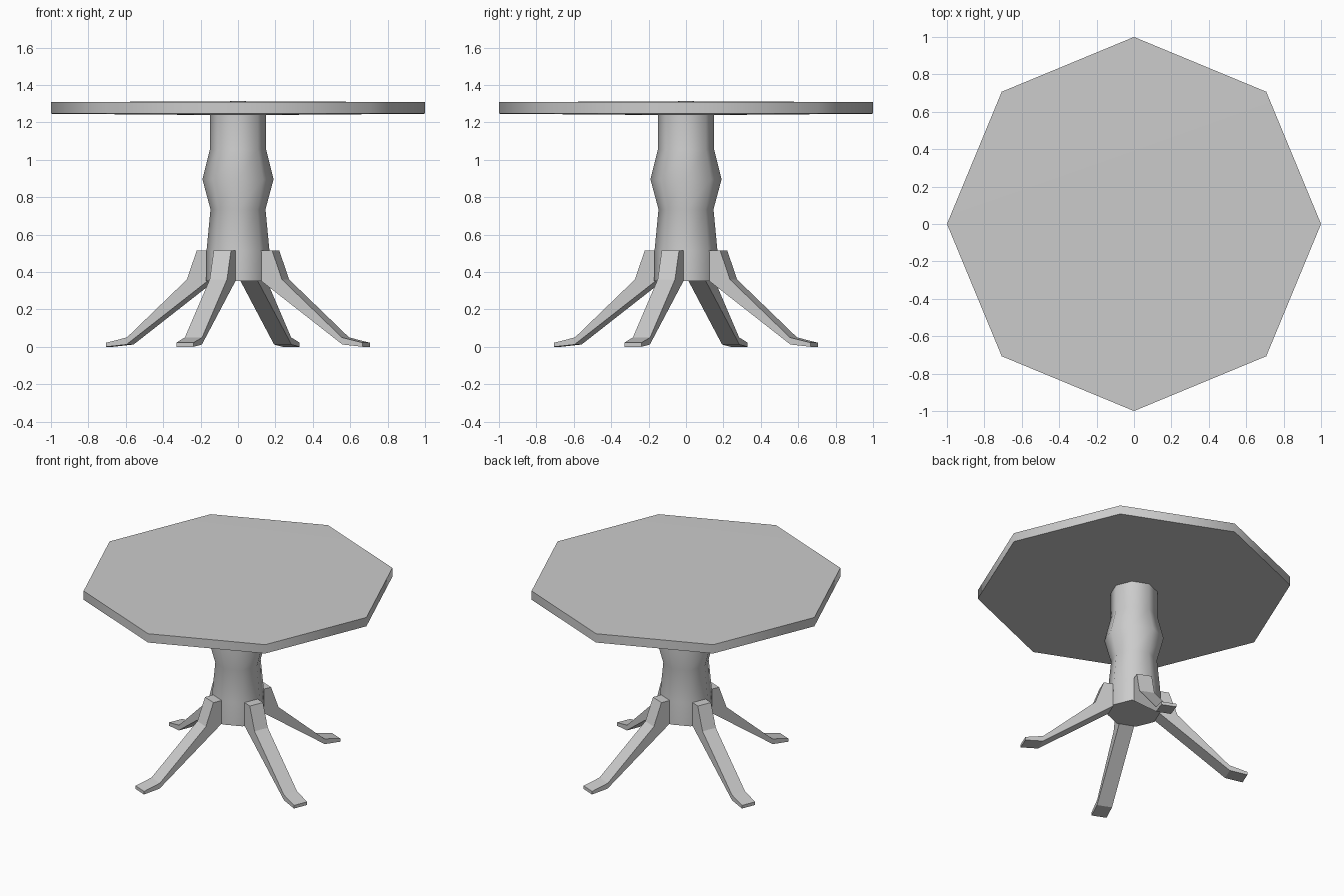
import bpy, bmesh, math
from mathutils import Matrix

cube = bpy.data.objects.get("Cube")
if cube:
    bpy.data.objects.remove(cube, do_unlink=True)

# One plain grey for the whole table
grey = bpy.data.materials.new("plain_grey")
grey.use_nodes = True
colour = (0.6, 0.6, 0.6, 1)
grey.diffuse_color = colour
grey.node_tree.nodes["Principled BSDF"].inputs["Base Color"].default_value = colour


def finish(name, bm, smooth):
    bmesh.ops.recalc_face_normals(bm, faces=bm.faces)
    mesh = bpy.data.meshes.new(name)
    bm.to_mesh(mesh)
    bm.free()
    mesh.materials.append(grey)
    obj = bpy.data.objects.new(name, mesh)
    bpy.context.collection.objects.link(obj)
    if smooth:
        bpy.ops.object.select_all(action="DESELECT")
        obj.select_set(True)
        bpy.context.view_layer.objects.active = obj
        bpy.ops.object.shade_smooth_by_angle(angle=math.radians(50))
    return obj


def turned(name, profile, sides=8):
    """Revolve (radius, height) points into a closed octagonal solid."""
    bm = bmesh.new()
    rings = []
    for r, z in profile:
        if r == 0:
            rings.append([bm.verts.new((0, 0, z))] * sides)
        else:
            rings.append([bm.verts.new((r * math.cos(math.tau * i / sides),
                                        r * math.sin(math.tau * i / sides), z))
                          for i in range(sides)])
    for low, high in zip(rings, rings[1:]):
        for i in range(sides):
            j = (i + 1) % sides
            corners = dict.fromkeys((low[i], low[j], high[j], high[i]))
            bm.faces.new(list(corners))
    return finish(name, bm, True)


def leg(name, angle, profile, width):
    """Extrude a (radius, height) outline sideways and turn it into place."""
    bm = bmesh.new()
    face = bm.faces.new([bm.verts.new((r, -width / 2, z)) for r, z in profile])
    new = bmesh.ops.extrude_face_region(bm, geom=[face])["geom"]
    bmesh.ops.translate(bm, vec=(0, width, 0),
                        verts=[v for v in new if isinstance(v, bmesh.types.BMVert)])
    bmesh.ops.rotate(bm, verts=bm.verts, matrix=Matrix.Rotation(angle, 3, "Z"))
    return finish(name, bm, False)


# Octagonal top, very slightly crowned on both faces
turned("table_top", [(0, 1.238), (1, 1.246), (1, 1.308), (0, 1.313)])

# Turned central column with a bulge
turned("pedestal", [(0, 0.352), (0.17, 0.352), (0.168, 0.515), (0.147, 0.735),
                    (0.19, 0.895), (0.15, 1.055), (0.15, 1.245), (0, 1.245)])

# Four splayed legs on alternate column faces
outline = [(0.12, 0.515), (0.218, 0.515), (0.275, 0.36), (0.622, 0.05),
           (0.742, 0.022), (0.742, 0), (0.625, 0.012), (0.155, 0.352), (0.12, 0.352)]
names = ("right_front_leg", "left_front_leg", "left_back_leg", "right_back_leg")
for i, name in enumerate(names):
    leg(name, math.radians(-112.5 + 90 * i), outline, 0.1)
